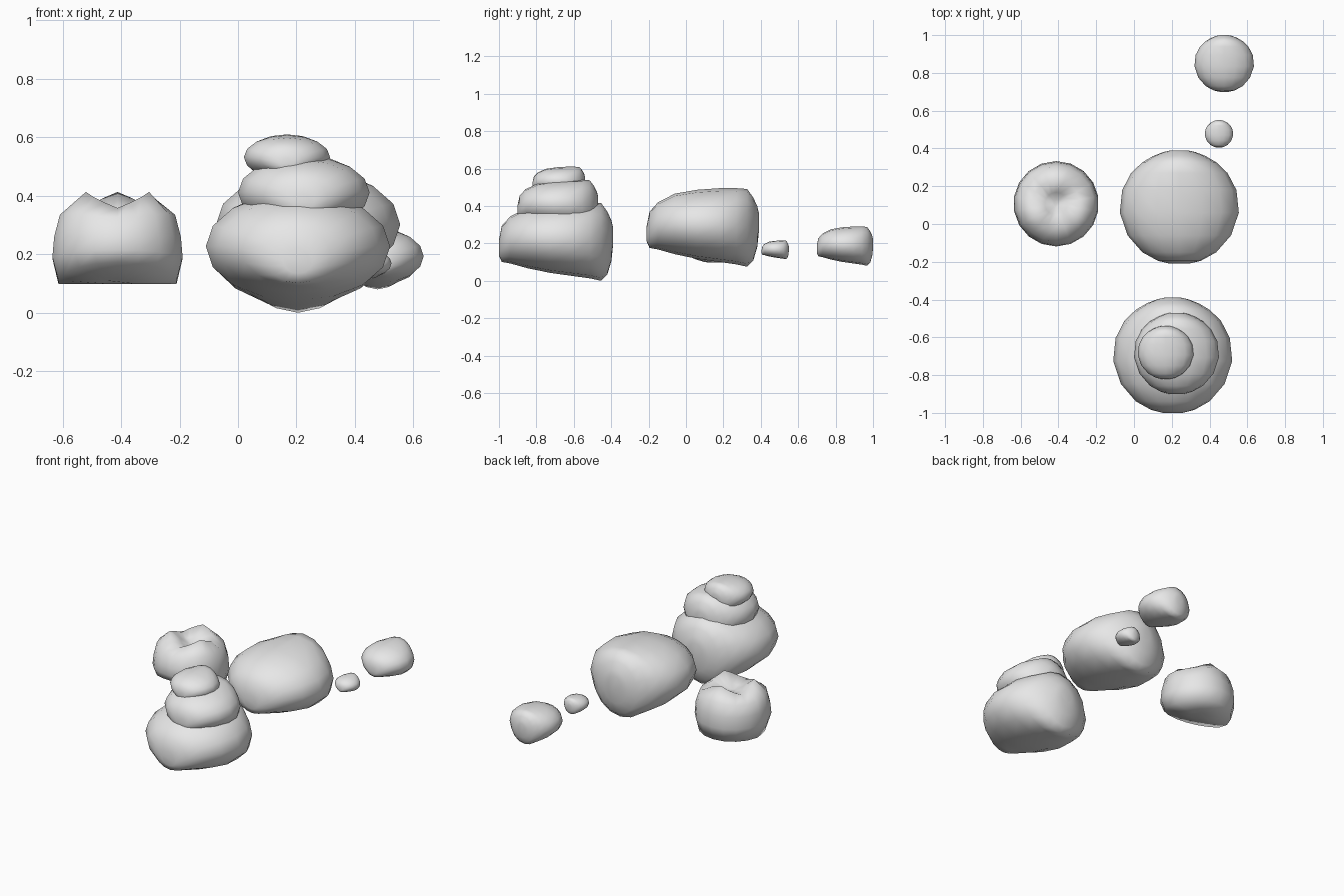
import bpy, bmesh, math

cube = bpy.data.objects.get("Cube")
if cube:
    bpy.data.objects.remove(cube, do_unlink=True)

stone = bpy.data.materials.new("pale_grey_stone")
stone.use_nodes = True
stone.diffuse_color = (0.8, 0.8, 0.8, 1)
stone.node_tree.nodes["Principled BSDF"].inputs["Base Color"].default_value = (0.8, 0.8, 0.8, 1)


def loft(name, rings):
    """Skin a list of equal-length point rings and close both ends."""
    bm = bmesh.new()
    loops = [[bm.verts.new(p) for p in ring] for ring in rings]
    n = len(loops[0])
    for a, b in zip(loops, loops[1:]):
        for i in range(n):
            j = (i + 1) % n
            bm.faces.new((a[i], a[j], b[j], b[i]))
    for ring in (loops[0], loops[-1]):
        bmesh.ops.contextual_create(bm, geom=ring)
    bmesh.ops.recalc_face_normals(bm, faces=bm.faces)
    for f in bm.faces:
        f.smooth = True
    mesh = bpy.data.meshes.new(name)
    bm.to_mesh(mesh)
    bm.free()
    mesh.materials.append(stone)
    obj = bpy.data.objects.new(name, mesh)
    bpy.context.collection.objects.link(obj)
    return obj


# Boulder outline from front to back: depth, half width, underside, top
STATIONS = [
    (-1, .16, .32, .52), (-.95, .36, .24, .70), (-.8, .62, .22, .82),
    (-.5, .87, .16, .93), (-.1, 1, .1, .98), (.3, .96, .06, 1),
    (.6, .81, .03, 1), (.79, .62, 0, .99), (.9, .44, .08, .88),
    (.97, .27, .25, .77), (1, .14, .45, .68)]


def boulder(name, x, y, z):
    """Build a boulder that fills the given x, y and z ranges."""
    cx, hx = (x[0] + x[1]) / 2, (x[1] - x[0]) / 2
    cy, hy = (y[0] + y[1]) / 2, (y[1] - y[0]) / 2
    rings = []
    for d, w, low, high in STATIONS:
        mid, half = (low + high) / 2, (high - low) / 2
        ring = []
        for i in range(16):
            a = math.tau * i / 16
            h = mid + half * math.sin(a)
            ring.append((cx + hx * w * math.cos(a), cy + hy * d, z[0] + (z[1] - z[0]) * h))
        rings.append(ring)
    return loft(name, rings)


# Stack of three boulders at the front
boulder("stack_bottom_boulder", (-.11, .52), (-1, -.39), (0, .42))
boulder("stack_middle_boulder", (0, .45), (-.9, -.47), (.26, .54))
boulder("stack_top_boulder", (.02, .315), (-.82, -.54), (.44, .61))

# Single boulders trailing to the back
boulder("large_boulder", (-.075, .555), (-.21, .39), (.075, .495))
boulder("pebble", (.375, .525), (.405, .55), (.115, .215))
boulder("small_boulder", (.32, .635), (.70, 1), (.08, .29))


# Cleft boulder with three peaks around a hollow top
def cleft_ring(r, z, tilt=0, peak=0):
    ring = []
    for i in range(18):
        a = math.tau * i / 18 + math.pi / 2
        wave = abs((i % 6) / 3 - 1)            # 1 on a peak, 0 in a cleft
        rise = tilt * max(0, -math.sin(a)) + peak * wave
        ring.append((-.412 + r * math.cos(a), .107 + r * math.sin(a), z + rise))
    return ring


loft("cleft_boulder", [
    cleft_ring(.05, .098, .015), cleft_ring(.205, .098, .075),
    cleft_ring(.226, .185, .03), cleft_ring(.22, .26), cleft_ring(.2, .325, 0, .015),
    cleft_ring(.125, .358, 0, .055), cleft_ring(.06, .345, 0, .015), cleft_ring(.02, .335)])
